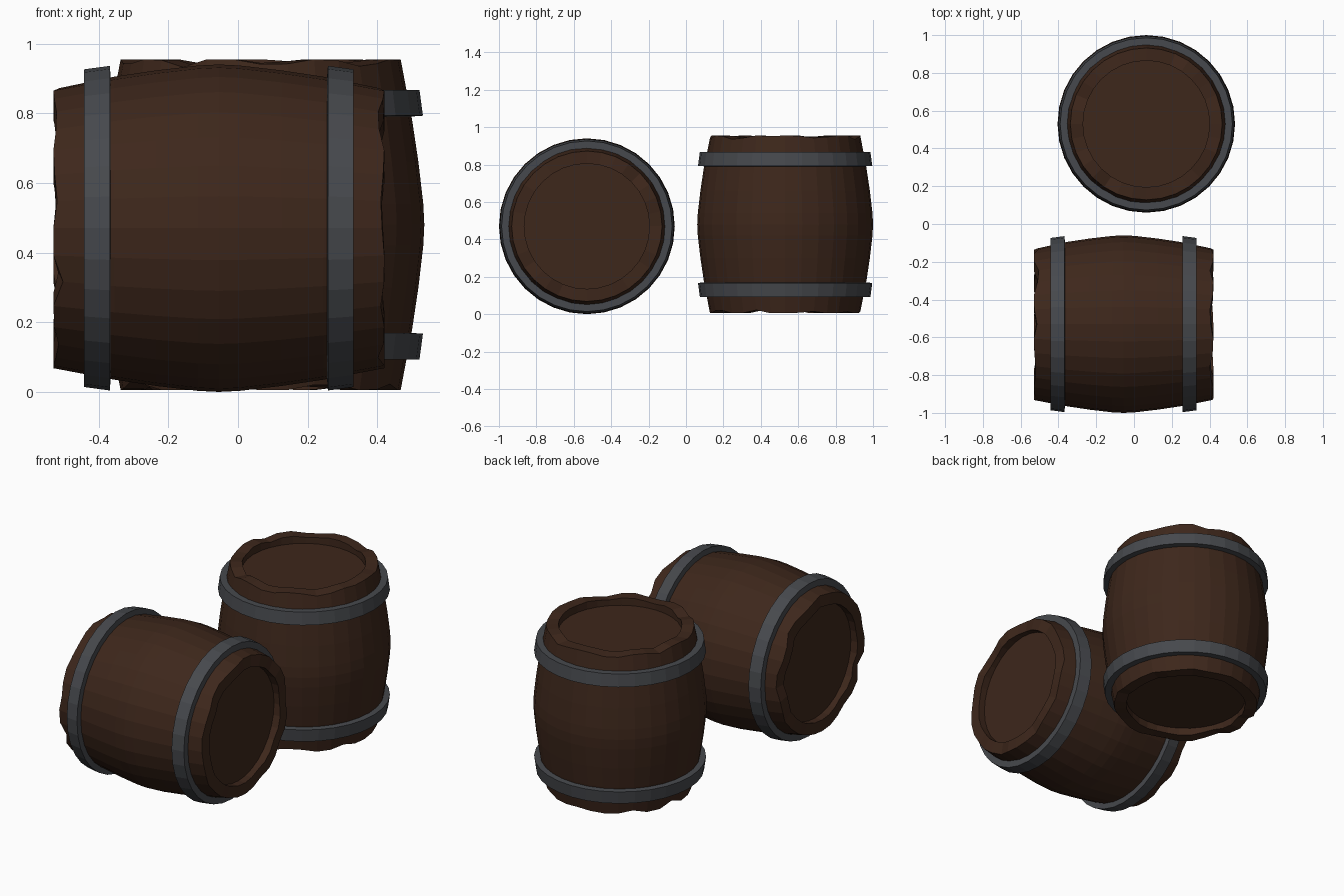
import bpy, bmesh, math, random
from mathutils import Matrix

if "Cube" in bpy.data.objects:
    bpy.data.objects.remove(bpy.data.objects["Cube"])

SIDES = 32


def material(name, color):
    m = bpy.data.materials.new(name)
    m.diffuse_color = (*color, 1)
    m.use_nodes = True
    m.node_tree.nodes["Principled BSDF"].inputs["Base Color"].default_value = m.diffuse_color
    return m


WOOD = material("dark_wood", (0.047, 0.020, 0.011, ))
IRON = material("dark_iron", (0.062, 0.066, 0.074))


def lathe(name, profile, mat, place, closed=False, dip=None):
    """Revolve (radius, height) points about z; dip(row, side) lowers rim points."""
    bm = bmesh.new()
    rows = []
    for j, (r, h) in enumerate(profile):
        ring = []
        for i in range(SIDES):
            a = 2 * math.pi * i / SIDES
            hh = h - math.copysign(dip(j, i), h) if dip else h
            ring.append(bm.verts.new((r * math.cos(a), r * math.sin(a), hh)))
        rows.append(ring)
    pairs = list(zip(rows, rows[1:]))
    if closed:
        pairs.append((rows[-1], rows[0]))
    else:
        bm.faces.new(rows[0])
        bm.faces.new(rows[-1])
    for a, b in pairs:
        for i in range(SIDES):
            k = (i + 1) % SIDES
            bm.faces.new((a[i], a[k], b[k], b[i]))
    bmesh.ops.recalc_face_normals(bm, faces=bm.faces)
    me = bpy.data.meshes.new(name)
    bm.to_mesh(me)
    bm.free()
    me.materials.append(mat)
    ob = bpy.data.objects.new(name, me)
    ob.matrix_world = place
    bpy.context.collection.objects.link(ob)
    return ob


def barrel(prefix, place, seed):
    rng = random.Random(seed)
    # upper half of the stave profile, from the recessed head out to the belly
    half = [(0.335, 0.43), (0.335, 0.475), (0.402, 0.475),
            (0.435, 0.30), (0.453, 0.18), (0.467, 0.06)]
    profile = half + [(0.47, 0.0)] + [(r, -h) for r, h in reversed(half)]
    last = len(profile) - 1

    # worn, chipped rim: each end gets its own random notches
    def wear():
        w = []
        while len(w) < SIDES:
            d = rng.uniform(0.008, 0.028)
            w += [0, rng.uniform(0, 0.004), d, d * rng.uniform(0.4, 1)][:rng.choice((3, 4))]
        return w[:SIDES]
    worn = {}
    for outer, inner in ((2, 1), (last - 2, last - 1)):
        worn[outer] = wear()
        worn[inner] = [d * rng.uniform(0.4, 0.9) for d in worn[outer]]
    lathe(prefix + "_staves", profile, WOOD, place,
          dip=lambda j, i: worn[j][i] if j in worn else 0)

    # slightly conical iron hoop near each end
    for s, end in ((1, "upper"), (-1, "lower")):
        hoop = [(0.425, 0.31 * s), (0.466, 0.313 * s),
                (0.456, 0.387 * s), (0.410, 0.387 * s)]
        lathe(f"{prefix}_{end}_hoop", hoop, IRON, place, closed=True)


# one barrel upright at the back, one on its side in front
barrel("standing_barrel", Matrix.Translation((0.065, 0.53, 0.48)), 3)
barrel("lying_barrel", Matrix.Translation((-0.055, -0.53, 0.47))
       @ Matrix.Rotation(math.pi / 2, 4, 'Y'), 8)
